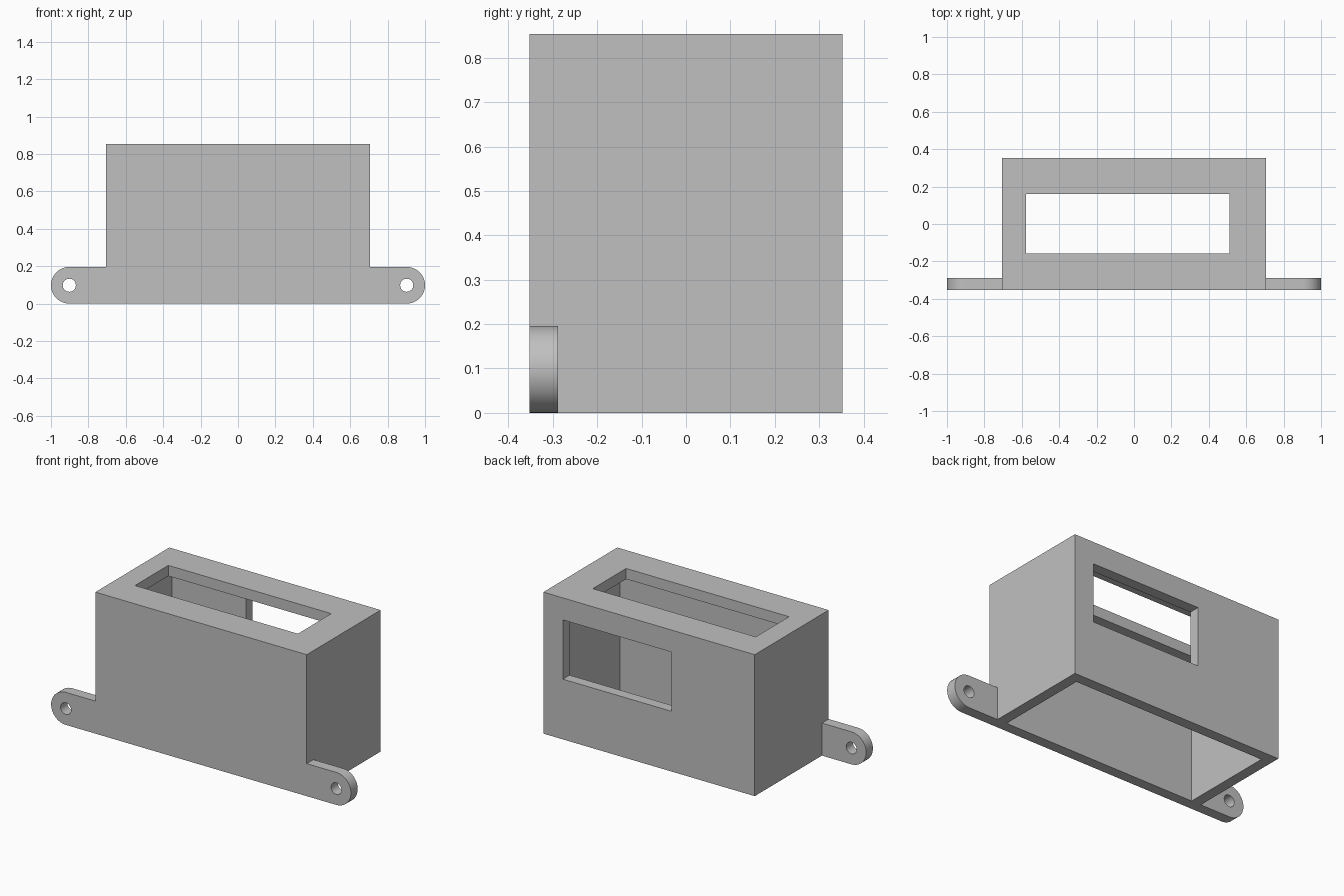
import bpy
import bmesh
from math import sin, cos, pi, radians

cube = bpy.data.objects.get("Cube")
if cube:
    bpy.data.objects.remove(cube, do_unlink=True)

HALF_W, HALF_D, HEIGHT = 0.705, 0.352, 0.853
WALL = 0.064
EAR_R = 0.098
EAR_X = 1 - EAR_R
HOLE_R = 0.035

grey = bpy.data.materials.new("plain grey")
grey.use_nodes = True
color = (0.53, 0.53, 0.53, 1)
grey.diffuse_color = color
grey.node_tree.nodes["Principled BSDF"].inputs["Base Color"].default_value = color


def prism(name, outline, y0, y1):
    """Extrude an (x, z) outline along y."""
    bm = bmesh.new()
    face = bm.faces.new([bm.verts.new((x, y0, z)) for x, z in outline])
    grown = bmesh.ops.extrude_face_region(bm, geom=[face])["geom"]
    verts = [v for v in grown if isinstance(v, bmesh.types.BMVert)]
    bmesh.ops.translate(bm, verts=verts, vec=(0, y1 - y0, 0))
    bmesh.ops.recalc_face_normals(bm, faces=bm.faces)
    mesh = bpy.data.meshes.new(name)
    bm.to_mesh(mesh)
    bm.free()
    mesh.materials.append(grey)
    obj = bpy.data.objects.new(name, mesh)
    bpy.context.collection.objects.link(obj)
    return obj


def box(name, x0, x1, y0, y1, z0, z1):
    return prism(name, [(x0, z0), (x1, z0), (x1, z1), (x0, z1)], y0, y1)


def arc(cx, cz, r, start, end, steps):
    angles = [start + (end - start) * i / steps for i in range(steps + 1)]
    return [(cx + r * cos(a), cz + r * sin(a)) for a in angles]


# Housing silhouette with rounded mounting ears
right_half = arc(EAR_X, EAR_R, EAR_R, -pi / 2, pi / 2, 24)
right_half += [(HALF_W, 2 * EAR_R), (HALF_W, HEIGHT)]
outline = right_half + [(-x, z) for x, z in reversed(right_half)]
housing = prism("housing", outline, -HALF_D, HALF_D)

# Cutters: inner cavity, top slot, back window
cutters = [
    box("cavity", WALL - HALF_W, HALF_W - WALL,
        WALL - HALF_D, HALF_D - WALL, -0.1, HEIGHT - WALL),
    box("top_slot", -0.577, 0.51, -0.158, 0.16, 0.7, 1),
    box("back_window", -0.149, 0.575, 0.2, 0.5, 0.363, 0.72),
]
# Cutters: space behind each ear, and its bolt hole
for side in (-1, 1):
    x0, x1 = sorted((side * HALF_W, side * 1.1))
    cutters.append(box("ear_relief", x0, x1, WALL - HALF_D, 0.5, -0.1, 1))
    ring = arc(side * EAR_X, EAR_R, HOLE_R, 0, 2 * pi, 32)[:-1]
    cutters.append(prism("bolt_hole", ring, -0.5, 0))

# Apply the cuts
bpy.ops.object.select_all(action="DESELECT")
housing.select_set(True)
bpy.context.view_layer.objects.active = housing
for cutter in cutters:
    cutter.hide_render = True
    mod = housing.modifiers.new(cutter.name, "BOOLEAN")
    mod.operation = "DIFFERENCE"
    mod.solver = "EXACT"
    mod.object = cutter
    bpy.ops.object.modifier_apply(modifier=mod.name)
    bpy.data.objects.remove(cutter, do_unlink=True)

bpy.ops.object.shade_smooth_by_angle(angle=radians(30))
